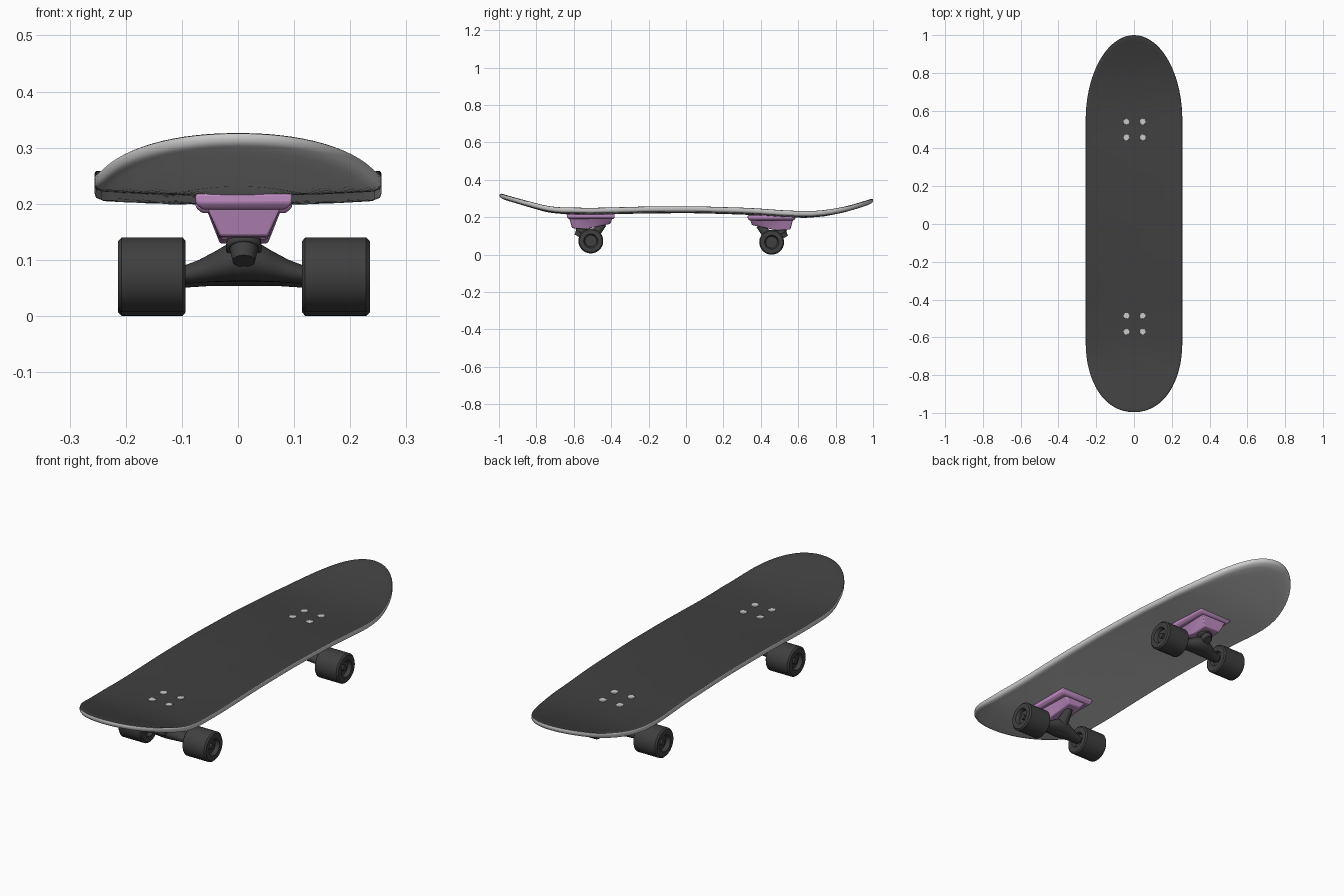
import bpy, bmesh, math
from mathutils import Matrix, Vector

cube = bpy.data.objects.get("Cube")
if cube:
    bpy.data.objects.remove(cube, do_unlink=True)


def material(name, rgb):
    m = bpy.data.materials.new(name)
    m.use_nodes = True
    col = (*rgb, 1)
    m.diffuse_color = col
    node = next(n for n in m.node_tree.nodes if n.type == 'BSDF_PRINCIPLED')
    node.inputs["Base Color"].default_value = col
    return m


CHARCOAL = material("charcoal", (0.05, 0.05, 0.05))
GREY = material("light_grey", (0.6, 0.6, 0.6))
PURPLE = material("light_purple", (0.53, 0.27, 0.55))


def finish(name, bm, mats, matrix=None, bevel=0, angle=35):
    bmesh.ops.recalc_face_normals(bm, faces=bm.faces)
    mesh = bpy.data.meshes.new(name)
    bm.to_mesh(mesh)
    bm.free()
    for m in mats:
        mesh.materials.append(m)
    obj = bpy.data.objects.new(name, mesh)
    bpy.context.collection.objects.link(obj)
    if matrix:
        obj.matrix_world = matrix
    bpy.ops.object.select_all(action='DESELECT')
    obj.select_set(True)
    bpy.context.view_layer.objects.active = obj
    bpy.ops.object.shade_smooth_by_angle(angle=math.radians(angle))
    if bevel:
        b = obj.modifiers.new("bevel", 'BEVEL')
        b.width, b.segments = bevel, 2
    return obj


def loft(bm, rings, cap=True):
    loops = [[bm.verts.new(p) for p in ring] for ring in rings]
    n = len(loops[0])
    for a, b in zip(loops, loops[1:]):
        for i in range(n):
            bm.faces.new((a[i], a[(i + 1) % n], b[(i + 1) % n], b[i]))
    if cap:
        bm.faces.new(loops[0])
        bm.faces.new(loops[-1])


# Deck: side profile, outline and slight concave
PROFILE = [(-1.1, 0.357), (-0.72, 0.254), (-0.5, 0.25), (-0.2, 0.258), (0.05, 0.259),
           (0.35, 0.25), (0.55, 0.235), (0.7, 0.233), (0.85, 0.257), (1.1, 0.331)]
HALF, THICK = 0.256, 0.028


def linear(y):
    for (y0, z0), (y1, z1) in zip(PROFILE, PROFILE[1:]):
        if y <= y1:
            return z0 + (z1 - z0) * (y - y0) / (y1 - y0)
    return PROFILE[-1][1]


def deck_z(x, y):
    z = sum(linear(y + d * 0.02) for d in range(-3, 4)) / 7
    fade = min(1, max(0, (1 - abs(y)) / 0.35))
    return z - 0.009 * fade * (1 - (x / HALF) ** 2)


def half_width(y):
    start, length, power = (0.55, 0.45, 2) if y > 0 else (0.62, 0.376, 2.15)
    t = min(1, max(0, (abs(y) - start) / length))
    return HALF * (1 - t ** power) ** (1 / power)


STEPS = 60
ys = [0.002 - 0.998 * math.cos(math.pi * i / STEPS) for i in range(STEPS + 1)]
outline = [(half_width(y), y) for y in ys]
outline += [(-half_width(y), y) for y in ys[-2:0:-1]]


def deck_ring(s, dz):
    ring = []
    for x, y in outline:
        px, py = x * s, y * (0.4 + 0.6 * s)
        ring.append((px, py, deck_z(px, py) + dz))
    return ring


shells = [0, 0.2, 0.4, 0.6, 0.75, 0.87, 0.95, 0.985]
rings = [deck_ring(s, 0) for s in shells]
rings += [deck_ring(0.997, -0.003), deck_ring(1, -0.008), deck_ring(1, -0.017),
          deck_ring(0.99, -0.024)]
rings += [deck_ring(s, -THICK) for s in reversed(shells[:-1])]
bm = bmesh.new()
loft(bm, rings, cap=False)
bmesh.ops.remove_doubles(bm, verts=bm.verts, dist=0.0004)
bmesh.ops.recalc_face_normals(bm, faces=bm.faces)
for f in bm.faces:
    f.material_index = 0 if f.normal.z > 0.6 else 1
finish("deck", bm, [CHARCOAL, GREY], angle=50)


# Shared part builders, in truck space with the outer end at -y
def tube(name, p0, p1, r0, r1, mat, matrix, sides=24, bevel=0):
    p0, p1 = Vector(p0), Vector(p1)
    axis = p1 - p0
    bm = bmesh.new()
    place = Matrix.Translation((p0 + p1) / 2) @ axis.to_track_quat('Z', 'Y').to_matrix().to_4x4()
    bmesh.ops.create_cone(bm, cap_ends=True, segments=sides, radius1=r0, radius2=r1,
                          depth=axis.length, matrix=place)
    return finish(name, bm, [mat], matrix, bevel)


def hull(name, points, mat, matrix, bevel):
    bm = bmesh.new()
    for p in points:
        bm.verts.new(p)
    bmesh.ops.convex_hull(bm, input=bm.verts)
    bmesh.ops.dissolve_limit(bm, angle_limit=0.02, verts=bm.verts, edges=bm.edges)
    return finish(name, bm, [mat], matrix, bevel)


def circle(x, yc, zc, ry, rz, n=32):
    return [(x, yc + ry * math.cos(2 * math.pi * i / n), zc + rz * math.sin(2 * math.pi * i / n))
            for i in range(n)]


AXLE_Z = 0.0735


def wheel(name, side, matrix):
    # Tread, rounded lip, recessed hub: (distance from truck centre, radius)
    profile = [(0.118, 0.012), (0.118, 0.03), (0.104, 0.036), (0.104, 0.06), (0.109, 0.0665),
               (0.218, 0.0665), (0.2245, 0.06), (0.2245, 0.038), (0.219, 0.034), (0.208, 0.031),
               (0.208, 0.012)]
    bm = bmesh.new()
    loft(bm, [circle(side * x, 0, AXLE_Z, r, r, 48) for x, r in profile])
    finish(name, bm, [CHARCOAL], matrix)


def truck(end, matrix):
    # Mounting plate and tapered housing
    plate = [(sx * w, y, z) for sx in (-1, 1) for w, y0, y1, z in
             ((0.086, -0.127, 0.128, 0.218), (0.086, -0.127, 0.128, 0.2), (0.074, -0.118, 0.12, 0.19))
             for y in (y0, y1)]
    hull(end + "_base_plate", plate, PURPLE, matrix, 0.004)
    housing = [(sx * w, y, z) for sx in (-1, 1) for w, y, z in
               ((0.066, -0.115, 0.195), (0.043, -0.1, 0.142), (0.043, -0.03, 0.136),
                (0.03, 0.05, 0.158), (0.03, 0.105, 0.165), (0.058, 0.115, 0.195))]
    hull(end + "_truck_housing", housing, PURPLE, matrix, 0.004)

    # Hanger lofted along the axle: x, bottom, top, half depth, y shift
    half = [(0.0, 0.062, 0.138, 0.05, -0.008), (0.02, 0.062, 0.134, 0.048, -0.007),
            (0.05, 0.061, 0.116, 0.038, -0.004), (0.08, 0.059, 0.1, 0.029, 0),
            (0.112, 0.057, 0.088, 0.022, 0)]
    sections = [(-x, *rest) for x, *rest in reversed(half[1:])] + half
    bm = bmesh.new()
    loft(bm, [circle(x, yc, (lo + hi) / 2, ry, (hi - lo) / 2) for x, lo, hi, ry, yc in sections])
    finish(end + "_hanger", bm, [CHARCOAL], matrix)

    # Kingpin, bushing, pivot and axle
    tube(end + "_bushing", (0, -0.055, 0.118), (0, -0.035, 0.15), 0.033, 0.028, CHARCOAL, matrix, bevel=0.004)
    tube(end + "_kingpin_nut", (0, -0.07, 0.098), (0, -0.055, 0.122), 0.02, 0.026, CHARCOAL, matrix)
    tube(end + "_pivot", (0, 0.01, 0.1), (0, 0.07, 0.165), 0.03, 0.016, CHARCOAL, matrix)
    tube(end + "_axle", (-0.216, 0, AXLE_Z), (0.216, 0, AXLE_Z), 0.013, 0.013, CHARCOAL, matrix, 12)
    for side, label in ((-1, "a"), (1, "b")):
        wheel(end + "_wheel_" + label, side, matrix)


truck("front", Matrix.Translation((0.0105, -0.509, 0)))
truck("rear", Matrix.Translation((0.0105, 0.458, -0.0068)) @ Matrix.Rotation(math.pi, 4, 'Z'))

# Mounting bolts set in the deck
for end, yc in (("front", -0.528), ("rear", 0.5)):
    for x in (-0.04, 0.046):
        for dy in (-0.042, 0.042):
            y = yc + dy
            z = deck_z(x, y)
            tube(end + "_bolt", (x, y, z - 0.006), (x, y, z + 0.003), 0.016, 0.016, GREY, None, 20, 0.001)
